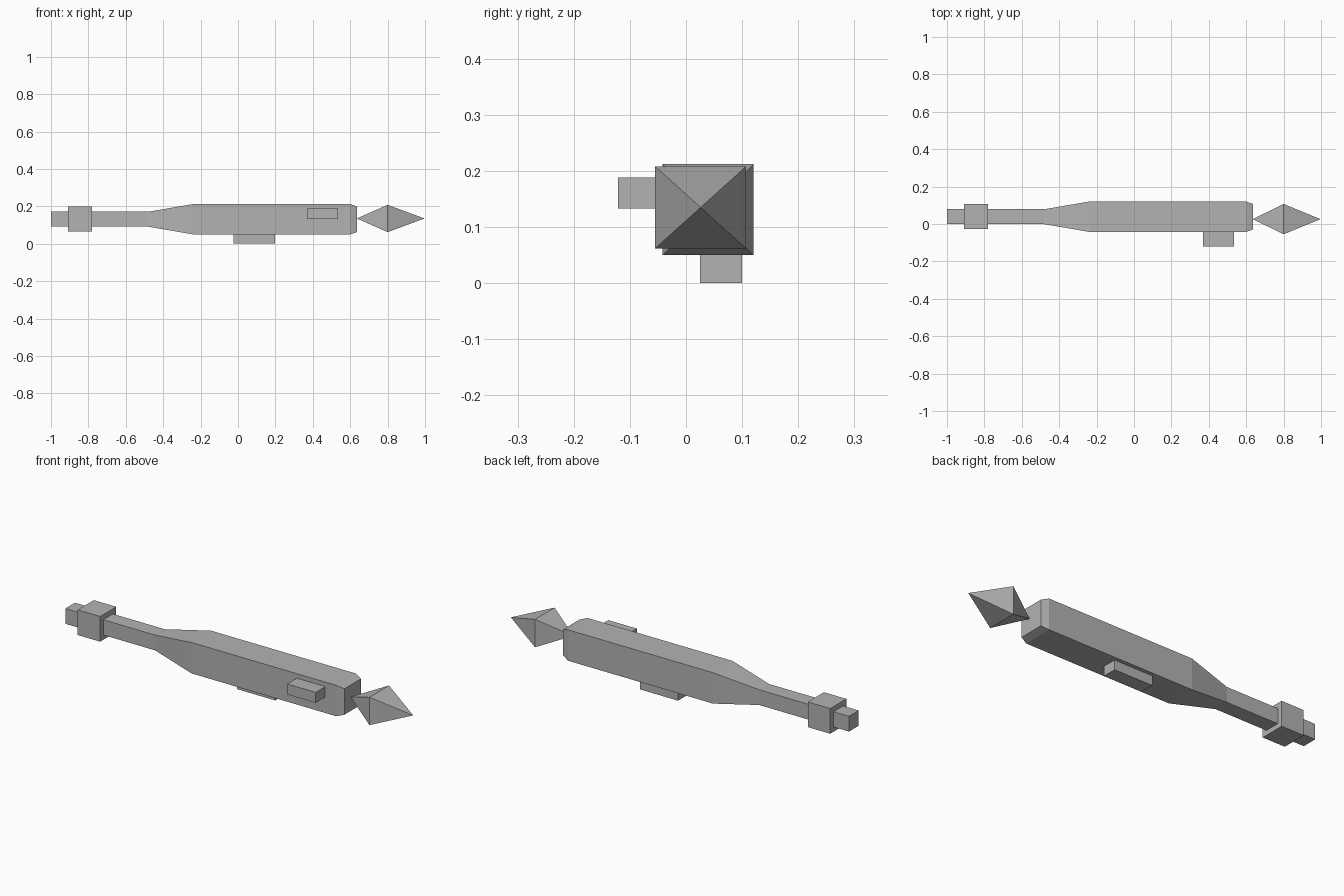
import bpy
import bmesh

old = bpy.data.objects.get("Cube")
if old:
    bpy.data.objects.remove(old, do_unlink=True)

# One plain grey for every part
grey = bpy.data.materials.new("plain_grey")
grey.use_nodes = True
colour = (0.45, 0.45, 0.45, 1)
grey.diffuse_color = colour
grey.node_tree.nodes["Principled BSDF"].inputs["Base Color"].default_value = colour


def loft(name, sections, cy, cz):
    """Join rectangles (x, half_y, half_z) along x; a zero half size is a point."""
    bm = bmesh.new()
    rings = []
    for x, hy, hz in sections:
        if hy == 0:
            rings.append([bm.verts.new((x, cy, cz))] * 4)
        else:
            rings.append([bm.verts.new((x, cy + sy * hy, cz + sz * hz))
                          for sy, sz in ((-1, -1), (1, -1), (1, 1), (-1, 1))])
    for a, b in zip(rings, rings[1:]):
        for i in range(4):
            j = (i + 1) % 4
            bm.faces.new(list(dict.fromkeys((a[i], a[j], b[j], b[i]))))
    for ring in (rings[0], rings[-1]):
        if len(set(ring)) == 4:
            bm.faces.new(ring)
    bmesh.ops.recalc_face_normals(bm, faces=bm.faces)
    mesh = bpy.data.meshes.new(name)
    bm.to_mesh(mesh)
    bm.free()
    mesh.materials.append(grey)
    obj = bpy.data.objects.new(name, mesh)
    bpy.context.collection.objects.link(obj)


def box(name, low, high):
    mid = [(a + b) / 2 for a, b in zip(low, high)]
    half = [(b - a) / 2 for a, b in zip(low, high)]
    loft(name, [(low[0], half[1], half[2]), (high[0], half[1], half[2])], mid[1], mid[2])


# Slim handle widening into the body, with a chamfered front end
loft("handle_and_body", [(-1, 0.04, 0.04), (-0.48, 0.04, 0.04), (-0.24, 0.081, 0.081),
                         (0.60, 0.081, 0.081), (0.637, 0.068, 0.068)], 0.039, 0.131)

# Square collar near the handle end
box("handle_collar", (-0.91, -0.027, 0.066), (-0.78, 0.106, 0.198))

# Pointed tip: two pyramids base to base
loft("pointed_tip", [(0.635, 0, 0), (0.80, 0.081, 0.073), (0.997, 0, 0)], 0.026, 0.135)

# Raised blocks on the underside and the front side
box("underside_block", (-0.024, 0.025, 0), (0.198, 0.10, 0.06))
box("side_button", (0.37, -0.121, 0.133), (0.535, -0.03, 0.188))
